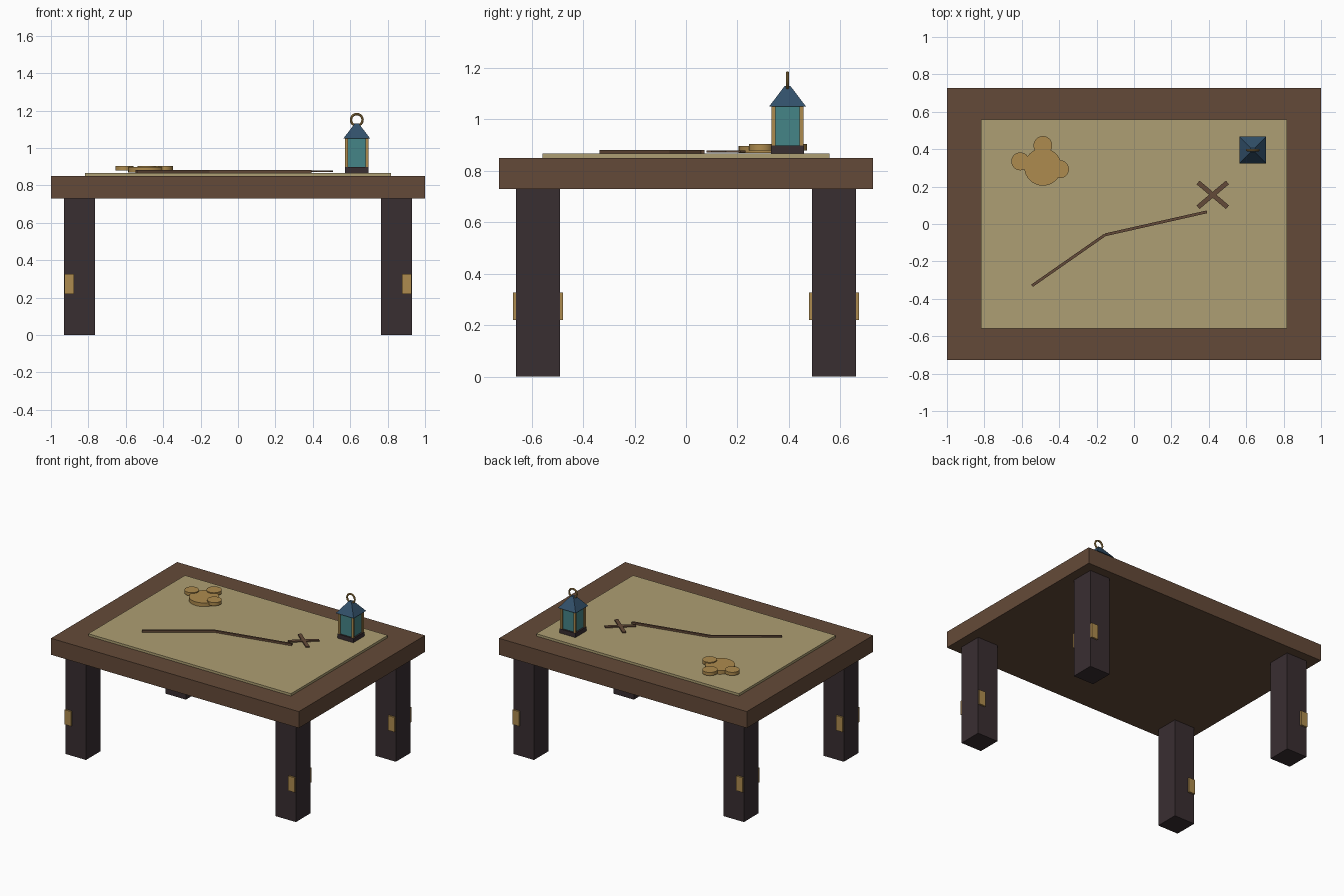
import bpy, math
from mathutils import Vector

cube = bpy.data.objects.get("Cube")
if cube:
    bpy.data.objects.remove(cube, do_unlink=True)


def material(name, hex_code):
    """Flat material from an sRGB hex code, stored as linear values."""
    srgb = [int(hex_code[i:i + 2], 16) / 255 for i in (0, 2, 4)]
    color = [((c + 0.055) / 1.055) ** 2.4 for c in srgb] + [1]
    mat = bpy.data.materials.new(name)
    mat.use_nodes = True
    mat.diffuse_color = color
    mat.node_tree.nodes["Principled BSDF"].inputs["Base Color"].default_value = color
    return mat


wood = material("brown wood", "644A38")
dark = material("dark wood", "392E31")
parchment = material("parchment", "AE9F73")
brass = material("brass", "AE8B4E")
glass = material("teal glass", "458587")
roof_blue = material("blue roof", "32506A")


def finish(name, mat):
    obj = bpy.context.object
    obj.name = name
    obj.data.materials.append(mat)
    return obj


def box(name, center, size, mat, turn=0):
    bpy.ops.mesh.primitive_cube_add(size=1, location=center, rotation=(0, 0, turn))
    bpy.context.object.scale = size
    return finish(name, mat)


def slab(name, size, bottom, top, mat, center=(0, 0), turn=0):
    """Box given by its footprint and its bottom and top heights."""
    return box(name, (*center, (bottom + top) / 2), (*size, top - bottom), mat, turn)


def disc(name, center, radius, bottom, top, mat):
    bpy.ops.mesh.primitive_cylinder_add(vertices=32, radius=radius, depth=top - bottom,
                                        location=(*center, (bottom + top) / 2))
    finish(name, mat)
    bpy.ops.object.shade_smooth_by_angle()


# Table top and the map lying on it
slab("table_top", (2, 1.455), 0.73, 0.85, wood)
slab("map_sheet", (1.636, 1.115), 0.85, 0.867, parchment)

# Legs with a brass band passing through each
for sx, side in ((-1, "right"), (1, "left")):
    for sy, end in ((-1, "front"), (1, "back")):
        slab(f"{end}_{side}_leg", (0.166, 0.17), 0, 0.73, dark, (sx * 0.847, sy * 0.576))
        slab(f"{end}_{side}_leg_band", (0.052, 0.195), 0.22, 0.327, brass,
             (sx * 0.902, sy * 0.576))

# Route drawn on the map
route = [Vector(p) for p in ((-0.545, -0.33), (-0.155, -0.058), (0.39, 0.065))]
for i, (a, b) in enumerate(zip(route, route[1:])):
    d = b - a
    slab(f"route_line_{i + 1}", (d.length, 0.015), 0.867, 0.881, wood,
         (a + b) / 2, math.atan2(d.y, d.x))

# Cross marking the end of the route
for i, angle in enumerate((40, -40)):
    slab(f"cross_bar_{i + 1}", (0.205, 0.025), 0.871, 0.879 + i * 0.0005, wood,
         (0.421, 0.156), math.radians(angle))

# Brass token: a large disc with three lobes
disc("token_body", (-0.487, 0.305), 0.1, 0.87, 0.897, brass)
for name, pos, radius in (("back", (-0.487, 0.42), 0.05),
                          ("right", (-0.608, 0.335), 0.048),
                          ("left", (-0.396, 0.293), 0.048)):
    disc(f"token_{name}_lobe", pos, radius, 0.88, 0.904, brass)

# Lantern: base, glass, corner posts, roof and ring
lx, ly = 0.635, 0.395
slab("lantern_base", (0.128, 0.128), 0.867, 0.898, dark, (lx, ly))
slab("lantern_glass", (0.104, 0.104), 0.898, 1.05, glass, (lx, ly))
for sx in (-1, 1):
    for sy in (-1, 1):
        slab("lantern_post", (0.016, 0.016), 0.898, 1.05, brass,
             (lx + sx * 0.054, ly + sy * 0.054))
bpy.ops.mesh.primitive_cone_add(vertices=4, radius1=0.072 * math.sqrt(2), radius2=0.016,
                                depth=0.08, location=(lx, ly, 1.09),
                                rotation=(0, 0, math.pi / 4))
finish("lantern_roof", roof_blue)
bpy.ops.mesh.primitive_torus_add(major_radius=0.031, minor_radius=0.0065, major_segments=24,
                                 minor_segments=8, location=(lx, ly, 1.15),
                                 rotation=(math.pi / 2, 0, 0))
finish("lantern_ring", brass)
bpy.ops.object.shade_smooth_by_angle()
